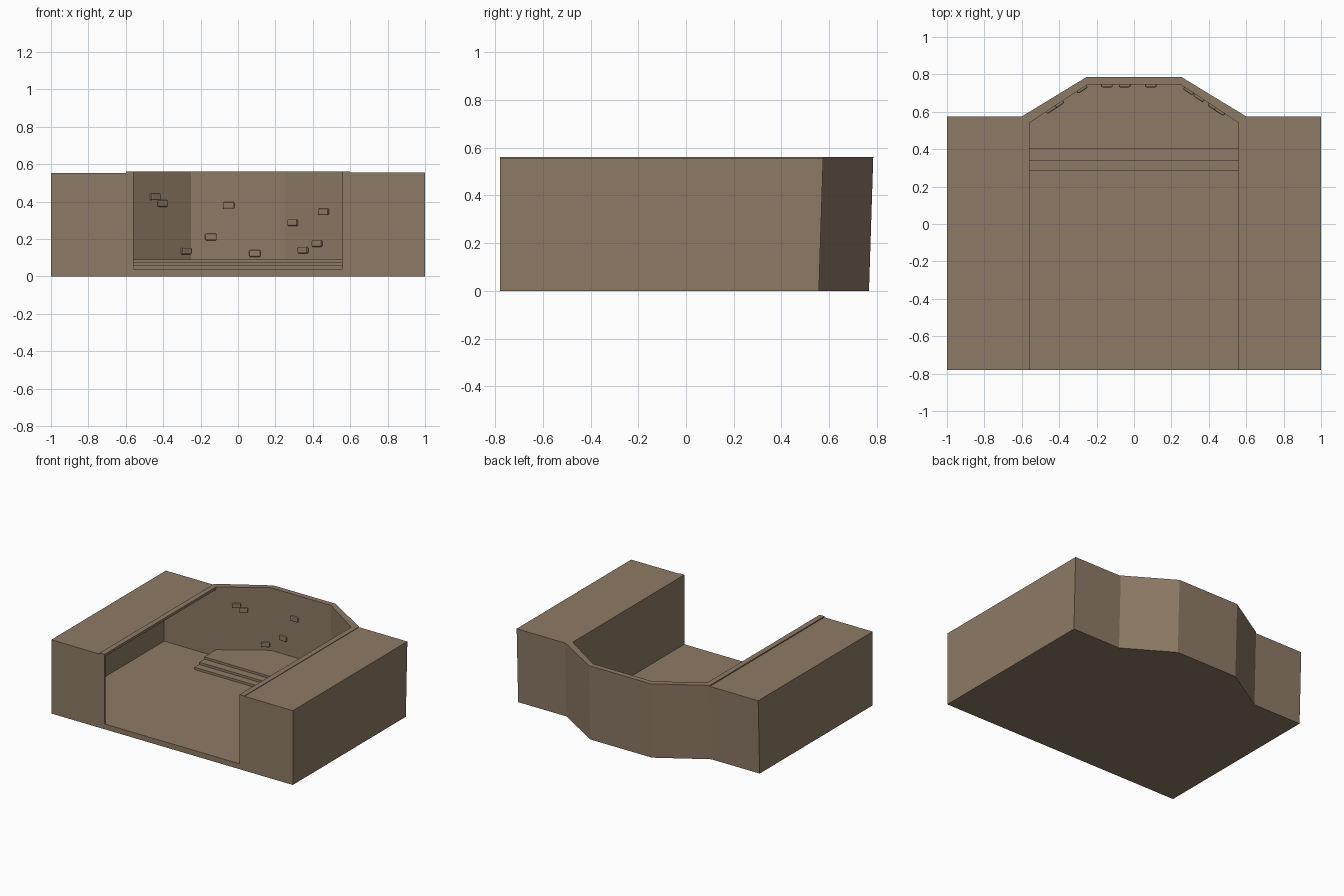
import bpy, bmesh, math

if "Cube" in bpy.data.objects:
    bpy.data.objects.remove(bpy.data.objects["Cube"])

stone = bpy.data.materials.new("brown_stone")
stone.diffuse_color = (0.27, 0.195, 0.132, 1)
stone.use_nodes = True
stone.node_tree.nodes["Principled BSDF"].inputs["Base Color"].default_value = stone.diffuse_color

TOP = 0.56
REAR = (0.575, 0.785)      # outer rear edges that lean back slightly


def finish(bm, name):
    bmesh.ops.recalc_face_normals(bm, faces=bm.faces[:])
    me = bpy.data.meshes.new(name)
    bm.to_mesh(me)
    bm.free()
    me.materials.append(stone)
    ob = bpy.data.objects.new(name, me)
    bpy.context.collection.objects.link(ob)
    return ob


def prism(name, outline, z0, z1):
    """Extrude a plan outline upward; rear outer corners lean back."""
    bm = bmesh.new()

    def ring(z):
        return [bm.verts.new((x, y - (0.018 * (1 - z / TOP) if y in REAR else 0), z))
                for x, y in outline]
    lo, hi = ring(z0), ring(z1)
    bm.faces.new(lo[::-1])
    bm.faces.new(hi)
    n = len(outline)
    for i in range(n):
        j = (i + 1) % n
        bm.faces.new((lo[i], lo[j], hi[j], hi[i]))
    return finish(bm, name)


def rect(x0, x1, y0, y1):
    return [(x0, y0), (x1, y0), (x1, y1), (x0, y1)]


# inner line of the angled rear wall, right to left
inner = [(0.56, 0.54), (0.25, 0.745), (-0.25, 0.745), (-0.56, 0.54)]

# floor, running into the open bay on the left
prism("floor", [(-0.56, -0.78), (0.56, -0.78)] + inner +
      [(-0.99, 0.54), (-0.99, -0.77), (-0.56, -0.77)], 0, 0.04)

# angled rear wall together with the right inner wall
prism("rear_wall", [(0.56, -0.78), (0.60, -0.78), (0.60, 0.575), (0.255, 0.785),
                    (-0.255, 0.785), (-0.60, 0.575), (-0.60, 0.54)] + inner[::-1],
      0, TOP)

# solid right block
prism("right_block", rect(0.60, 1.0, -0.78, 0.575), 0, 0.556)

# hollow left block: walls, roof and raised lip
prism("left_bay_walls", [(-0.56, -0.78), (-0.56, -0.77), (-0.99, -0.77), (-0.99, 0.54),
                         (-0.60, 0.54), (-0.60, 0.575), (-1.0, 0.575), (-1.0, -0.78)],
      0, 0.541)
prism("left_bay_roof", rect(-1.0, -0.60, -0.78, 0.575), 0.541, 0.552)
prism("left_lip", rect(-0.60, -0.56, -0.78, 0.54), 0.541, TOP)

# three shallow steps rising to the rear
z = 0.04
for i, y in enumerate((0.285, 0.34, 0.40)):
    prism(f"step_{i + 1}", [(-0.56, y), (0.56, y)] + inner, z, z + 0.017)
    z += 0.017

# small rounded stones set in the rear wall
slope = (0.745 - 0.54) / (0.56 - 0.25)
spots = [(-0.445, 0.425), (-0.405, 0.39), (-0.05, 0.38), (-0.145, 0.21), (-0.28, 0.135),
         (0.09, 0.122), (0.295, 0.287), (0.35, 0.14), (0.425, 0.175), (0.46, 0.345)]
for i, (x, zc) in enumerate(spots):
    side = abs(x) > 0.25
    y = 0.745 - slope * (abs(x) - 0.25) if side else 0.745
    bm = bmesh.new()
    bmesh.ops.create_cube(bm, size=1)
    bmesh.ops.scale(bm, vec=(0.062, 0.028, 0.036), verts=bm.verts[:])
    bmesh.ops.bevel(bm, geom=bm.edges[:], offset=0.007, segments=2,
                    profile=0.5, affect='EDGES')
    ob = finish(bm, f"wall_stone_{i + 1}")
    ob.location = (x, y, zc)
    if side:
        ob.rotation_euler.z = -math.copysign(math.atan(slope), x)
